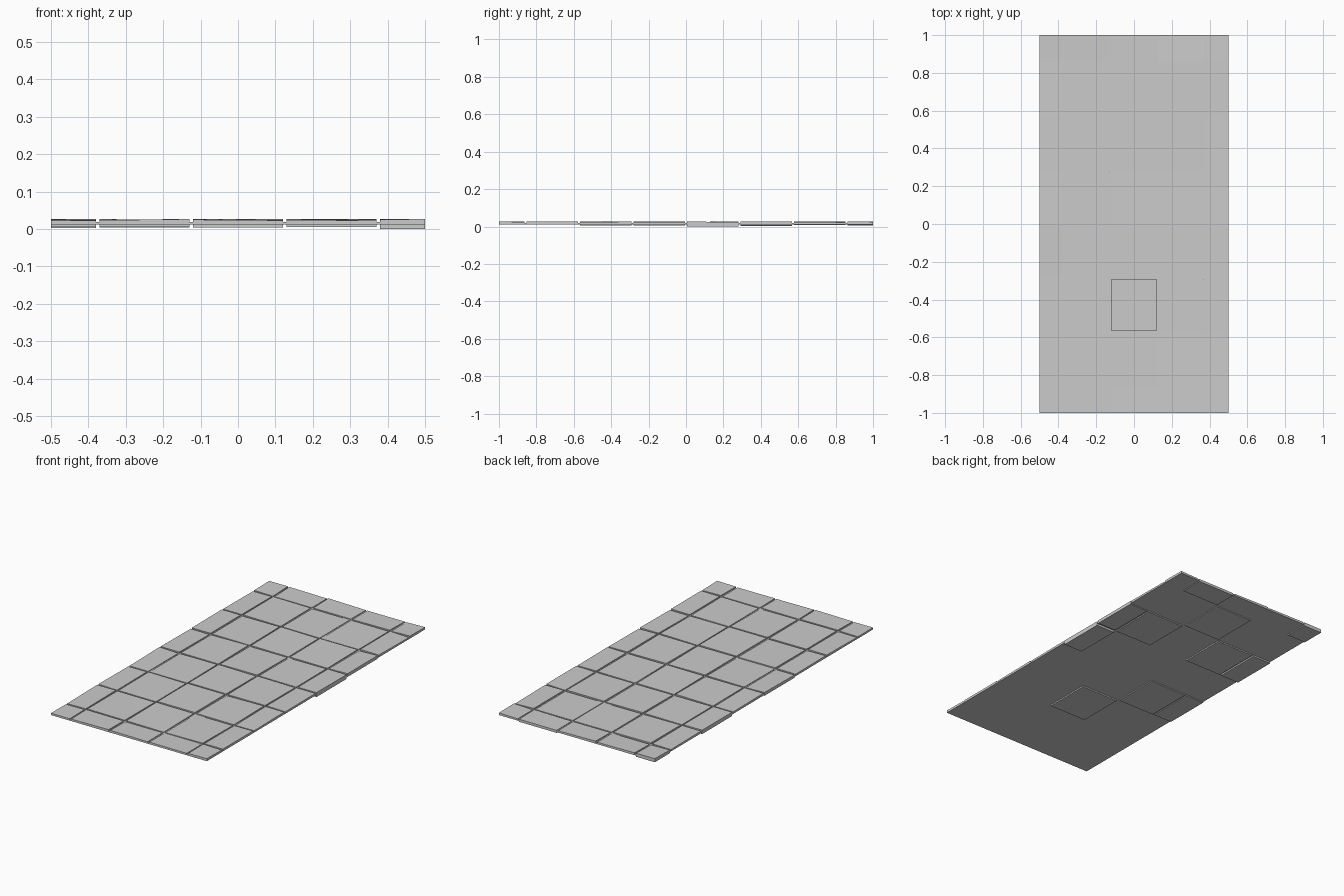
import bpy, bmesh, random

if "Cube" in bpy.data.objects:
    bpy.data.objects.remove(bpy.data.objects["Cube"])

random.seed(4)
GAP = 0.005                      # half of the joint width
XS = [-0.5, -0.375, -0.125, 0.125, 0.375, 0.5]
YS = [-1.0] + [-1 + (2 * i + 1) / 7 for i in range(7)] + [1.0]

# (column, row) of tiles that sink through the underside of the slab
SUNK = {(3, 7), (3, 5), (4, 5), (2, 6), (1, 5), (0, 7), (0, 5),
        (4, 4), (2, 2), (1, 3), (0, 3)}


def add_block(bm, x0, x1, y0, y1, bottom, top):
    """Box whose four bottom and four top corner heights may differ."""
    xy = [(x0, y0), (x1, y0), (x1, y1), (x0, y1)]
    lo = [bm.verts.new((*p, z)) for p, z in zip(xy, bottom)]
    hi = [bm.verts.new((*p, z)) for p, z in zip(xy, top)]
    bm.faces.new(lo[::-1])
    bm.faces.new(hi)
    for i in range(4):
        j = (i + 1) % 4
        bm.faces.new((lo[i], lo[j], hi[j], hi[i]))


def finish(bm, name):
    mesh = bpy.data.meshes.new(name)
    bm.to_mesh(mesh)
    bm.free()
    obj = bpy.data.objects.new(name, mesh)
    bpy.context.collection.objects.link(obj)


# Mortar slab under the tiles
bm = bmesh.new()
add_block(bm, -0.5, 0.5, -1, 1, [0.012] * 4, [0.019] * 4)
finish(bm, "mortar_slab")

# Uneven stone tiles, half-size along the borders
bm = bmesh.new()
for c in range(5):
    for r in range(8):
        x0 = XS[c] + (GAP if c > 0 else 0)
        x1 = XS[c + 1] - (GAP if c < 4 else 0)
        y0 = YS[r] + (GAP if r > 0 else 0)
        y1 = YS[r + 1] - (GAP if r < 7 else 0)
        top = [random.uniform(0.022, 0.027) for _ in range(4)]
        depth = random.uniform(0.003, 0.008) if (c, r) in SUNK else 0.015
        if (c, r) == (4, 4):
            depth = 0.0
        if (c, r) == (2, 2):
            top = [0.027] * 4
        add_block(bm, x0, x1, y0, y1, [depth] * 4, top)
finish(bm, "floor_tiles")
